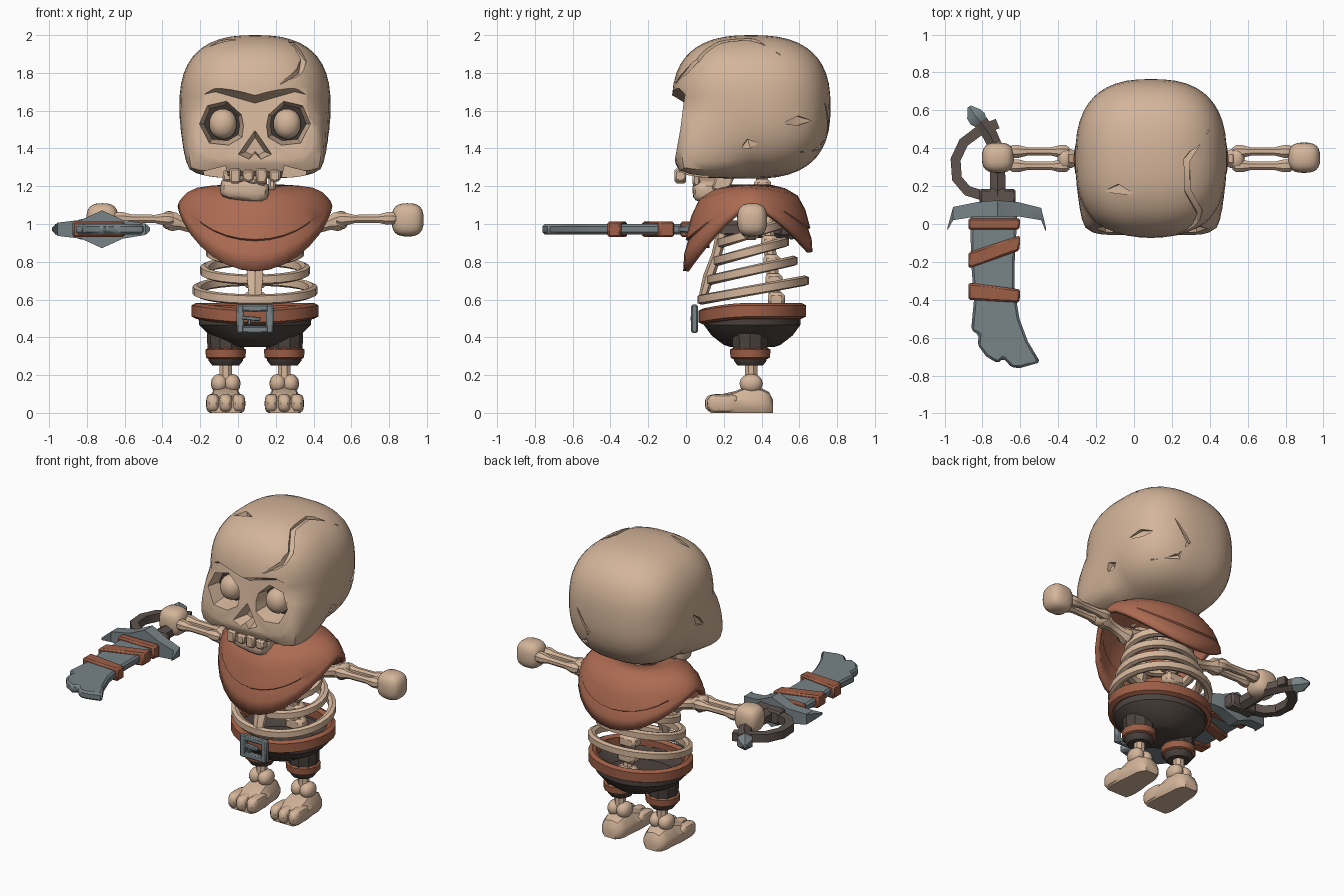
import bpy, bmesh, math
from mathutils import Vector, Matrix, Euler

if "Cube" in bpy.data.objects:
    bpy.data.objects.remove(bpy.data.objects["Cube"])

CX, CY = 0.09, 0.345          # body axis


def material(name, r, g, b):
    m = bpy.data.materials.new(name)
    lin = [((c / 255 + 0.055) / 1.055) ** 2.4 for c in (r, g, b)]
    m.diffuse_color = (*lin, 1)
    m.use_nodes = True
    m.node_tree.nodes["Principled BSDF"].inputs["Base Color"].default_value = m.diffuse_color
    return m


BONE = material("bone", 212, 181, 154)
CLOTH = material("rust_cloth", 173, 107, 82)
LEATHER = material("leather", 157, 94, 70)
PANTS = material("dark_cloth", 76, 67, 62)
GRIP = material("dark_wood", 94, 83, 77)
STEEL = material("steel", 120, 131, 135)
DARK = material("socket_dark", 62, 55, 50)


def finish(name, bm, mat, loc=(0, 0, 0), rot=(0, 0, 0)):
    bm.transform(Matrix.Translation(loc) @ Euler(rot).to_matrix().to_4x4())
    bmesh.ops.recalc_face_normals(bm, faces=bm.faces)
    if bm.calc_volume(signed=True) < 0:
        bmesh.ops.reverse_faces(bm, faces=bm.faces)
    me = bpy.data.meshes.new(name)
    bm.to_mesh(me)
    bm.free()
    ob = bpy.data.objects.new(name, me)
    me.materials.append(mat)
    bpy.context.collection.objects.link(ob)
    return ob


def loft(name, rings, mat, caps=True, closed=False):
    bm = bmesh.new()
    vs = [[bm.verts.new(p) for p in r] for r in rings]
    n = len(rings[0])
    for a, b in list(zip(vs, vs[1:])) + ([(vs[-1], vs[0])] if closed else []):
        for i in range(n):
            j = (i + 1) % n
            bm.faces.new((a[i], a[j], b[j], b[i]))
    if caps and not closed:
        bm.faces.new(vs[0][::-1])
        bm.faces.new(vs[-1])
    return finish(name, bm, mat)


def ring(x, y, z, rx, ry, n=16):
    return [(x + rx * math.cos(2 * math.pi * i / n), y + ry * math.sin(2 * math.pi * i / n), z) for i in range(n)]


def tube(name, path, radii, mat, n=8, flat=1.0):
    pts = [Vector(p) for p in path]
    rings = []
    for i, p in enumerate(pts):
        d = (pts[min(i + 1, len(pts) - 1)] - pts[max(i - 1, 0)]).normalized()
        u = d.cross(Vector((0, 1, 0) if abs(d.z) > 0.8 else (0, 0, 1))).normalized()
        v = u.cross(d)
        angles = [2 * math.pi * (k + 0.5) / n for k in range(n)]
        rings.append([p + radii[i] * (u * math.cos(a) + v * math.sin(a) * flat) for a in angles])
    return loft(name, rings, mat)


def bone(name, a, b, r):
    a, b = Vector(a), Vector(b)
    f = (0, 0.06, 0.16, 0.3, 0.7, 0.84, 0.94, 1)
    k = (0.9, 1.5, 1.5, 1, 1, 1.5, 1.5, 0.9)
    return tube(name, [a.lerp(b, t) for t in f], [r * s for s in k], BONE)


def blob(name, loc, half, mat, n=2.0, cuts=4, rot=(0, 0, 0)):
    """Rounded box; n sets the squareness, as a number or a function."""
    bm = bmesh.new()
    bmesh.ops.create_cube(bm, size=2)
    bmesh.ops.subdivide_edges(bm, edges=bm.edges[:], cuts=cuts, use_grid_fill=True)
    for v in bm.verts:
        e = n(v.co) if callable(n) else n
        s = sum(abs(c) ** e for c in v.co) ** (1 / e)
        v.co = [c / s * h for c, h in zip(v.co, half)]
    return finish(name, bm, mat, loc, rot)


def box(name, loc, size, mat, rot=(0, 0, 0), bevel=0.01):
    bm = bmesh.new()
    bmesh.ops.create_cube(bm, size=1)
    for v in bm.verts:
        v.co = [c * s for c, s in zip(v.co, size)]
    ob = finish(name, bm, mat, loc, rot)
    if bevel:
        ob.modifiers.new("bevel", 'BEVEL').width = bevel
    return ob


def volume(me):
    bm = bmesh.new()
    bm.from_mesh(me)
    v = bm.calc_volume(signed=True)
    bm.free()
    return v


def cut(target, cutter):
    """Subtract the cutter, keeping only a result of sensible volume."""
    before = volume(target.data)
    for solver in ('MANIFOLD', 'EXACT', 'FLOAT'):
        m = target.modifiers.new("cut", 'BOOLEAN')
        m.object, m.operation, m.solver = cutter, 'DIFFERENCE', solver
        dg = bpy.context.evaluated_depsgraph_get()
        me = bpy.data.meshes.new_from_object(target.evaluated_get(dg))
        target.modifiers.remove(m)
        if 0.85 < volume(me) / before < 0.999999:
            target.data = me
            break
    bpy.data.objects.remove(cutter)


def hoop(name, cy, z, rx, ry, high, thick, tilt, mat, sag=0, n=28):
    rings = []
    for i in range(n):
        t = 2 * math.pi * i / n
        c, s = math.cos(t), math.sin(t)
        zc = z + tilt * s - sag * max(0, -s) ** 2
        rings.append([(CX + (rx - o) * c, cy + (ry - o) * s, zc + h * high / 2)
                      for o, h in ((0, -0.7), (0, 0.7), (thick / 2, 1), (thick, 0.7), (thick, -0.7), (thick / 2, -1))])
    return loft(name, rings, mat, closed=True)


# Skull: rounded dome, squarer around the lower face
HC, HH = Vector((CX, CY, 1.62)), Vector((0.40, 0.42, 0.38))
skull = blob("skull", HC, HH, BONE, lambda c: 2.6 + 4 * max(0, -c.y) * max(0, -c.z), 11)

# Face plane set back below an angled brow
stations = ((-0.5, 0), (-0.38, 0.02), (-0.21, 0.06), (0, 0), (0.21, 0.06), (0.38, 0.02), (0.5, 0))
prof = ((-0.2, 1.70), (-0.07, 1.68), (-0.005, 1.64), (-0.03, 1.5), (-0.072, 1.27), (-0.2, 1.27))
cut(skull, loft("brow_cut", [[(CX + dx, y, z + (dz if z > 1.6 else 0)) for y, z in prof] for dx, dz in stations], BONE))

# Eye sockets with eyes
hexa = ((0.11, -0.01), (0.10, -0.07), (0.03, -0.11), (-0.07, -0.10), (-0.125, 0), (-0.085, 0.10), (0.02, 0.125), (0.10, 0.05))
for side, s in (("right", 1), ("left", -1)):
    ex, ez = CX + s * 0.17, 1.53
    cone = [[(ex - s * x * k, y, ez + z * k) for x, z in hexa] for y, k in ((-0.2, 1.25), (-0.03, 1), (0.07, 0.8))]
    cut(skull, loft("socket_cut", cone, BONE))
    loft(side + "_socket_back", [[(ex - s * x * 0.81, y, ez + z * 0.81) for x, z in hexa] for y in (0.06, 0.068)], DARK)
    blob(side + "_eye", (ex, 0.05, ez), (0.075, 0.07, 0.082), BONE)
    # hollow below the cheekbone
    cut(skull, box("cheek_cut", (CX + s * 0.20, 0, 1.235), (0.12, 0.24, 0.12), BONE, (0, s * 0.25, 0), 0))

# Nose hole
tri = ((0, 1.50), (-0.085, 1.37), (-0.03, 1.345), (0, 1.375), (0.03, 1.345), (0.085, 1.37))
cut(skull, loft("nose_cut", [[(CX + x * k, y, 1.4 + (z - 1.4) * k) for x, z in tri] for y, k in ((-0.2, 1.3), (-0.04, 1), (0.04, 0.6))], BONE))


# Cracks and chips following the dome
def on_skull(p):
    d = Vector([(a - c) / h for a, c, h in zip(p, HC, HH)])
    d /= sum(abs(c) ** 2.6 for c in d) ** (1 / 2.6)
    return [c + a * h for a, c, h in zip(d, HC, HH)]


for pts, r in (
    (((0.40, 0.5, 1.9), (0.28, 0.34, 1.98), (0.28, 0.18, 1.96), (0.36, 0.05, 1.88), (0.34, -0.02, 1.82), (0.22, -0.05, 1.74)), 0.022),
    (((0.30, 0.75, 1.64), (0.20, 0.76, 1.50), (0.26, 0.76, 1.38), (0.42, 0.65, 1.34)), 0.02),
    (((0.48, 0.52, 1.53), (0.48, 0.62, 1.54), (0.47, 0.73, 1.53)), 0.035),
    (((0.49, 0.29, 1.38), (0.49, 0.33, 1.41), (0.49, 0.38, 1.41)), 0.035),
    (((-0.3, 0.25, 1.50), (-0.3, 0.31, 1.54), (-0.3, 0.36, 1.60)), 0.035),
    (((-0.17, 0.16, 1.97), (-0.09, 0.18, 1.98), (-0.01, 0.16, 1.98)), 0.035),
):
    radii = [0.004] + [r] * (len(pts) - 2) + [0.004]
    cut(skull, tube("crack_cut", [on_skull(p) for p in pts], radii, BONE, 4))

# Teeth and tilted jaw
for i, dx in enumerate((-0.105, -0.035, 0.035, 0.105)):
    box(f"upper_tooth_{i}", (CX + dx, -0.03, 1.255), (0.058, 0.06, 0.08 - 0.02 * (i % 2)), BONE)
blob("jaw", (0.035, 0.13, 1.182), (0.13, 0.095, 0.06), BONE, 4, 4, (0, 0.12, 0))
for i, dx in enumerate((-0.09, -0.03, 0.04, 0.09)):
    box(f"lower_tooth_{i}", (0.035 + dx, 0.055, 1.245 - dx * 0.12), (0.05, 0.04, 0.06), BONE, (0, 0.12, 0))
for s in (-1, 1):
    box("jaw_branch", (0.06 + s * 0.12, 0.2, 1.23), (0.035, 0.09, 0.13), BONE, (-0.4, 0, 0))

# Neck scarf: draped rings with a fold at front and back
rings = []
for f, g, step in ((0.3, 0, 0), (0.57, 0.06, 0), (0.76, 0.16, 0), (0.88, 0.36, 0), (0.945, 0.61, -0.02), (0.95, 0.63, 0.02), (0.985, 0.8, 0), (1, 1, 0)):
    r = []
    for i in range(32):
        t = 2 * math.pi * i / 32
        c, s = math.cos(t), math.sin(t)
        k = f - step * max(0, abs(s) - 0.5) * 2
        hem = 1.09 - (0.34 if s < 0 else 0.24) * abs(s) ** 1.4
        r.append((CX + 0.395 * k * c, CY + (0.345 if s < 0 else 0.31) * k * s, 1.195 - (1.195 - hem) * g))
    rings.append(r)
scarf = loft("scarf", rings, CLOTH, caps=False)
m = scarf.modifiers.new("thickness", 'SOLIDIFY')
m.thickness, m.offset = 0.03, 0

# Spine, breastbone and ribs
for i in range(8):
    z = 0.5 + i * 0.1
    box(f"vertebra_{i}", (CX, 0.49 - 0.012 * i, z), (0.125, 0.09, 0.078), BONE, bevel=0.018)
tube("spine_core", [(CX, 0.49, 0.45), (CX, 0.40, 1.26)], [0.035, 0.035], BONE)
tube("breastbone", [(CX, 0.085, 0.60), (CX, 0.12, 0.72), (CX, 0.16, 0.83), (CX, 0.19, 0.95)], [0.035, 0.05, 0.045, 0.05], BONE, 6, 0.6)
for i, (y, z, rx, ry) in enumerate(((0.355, 0.65, 0.33, 0.295), (0.35, 0.755, 0.29, 0.24), (0.345, 0.855, 0.26, 0.2), (0.345, 0.95, 0.23, 0.18))):
    hoop(f"rib_{i}", y, z, rx, ry, 0.055, 0.045, 0.05, BONE)

# Arms and hands
tube("collar_bone", [(CX - 0.3, CY, 0.98), (CX, CY, 1.04), (CX + 0.3, CY, 0.98)], [0.04, 0.035, 0.04], BONE)
for side, s in (("right", 1), ("left", -1)):
    bone(side + "_upper_arm", (CX + s * 0.24, CY, 0.96), (CX + s * 0.46, CY, 1.02), 0.036)
    blob(side + "_elbow", (CX + s * 0.455, CY, 1.02), (0.04, 0.06, 0.05), BONE, 2.2, 3)
    for k, dy in enumerate((-0.038, 0.038)):
        bone(f"{side}_forearm_{k}", (CX + s * 0.43, CY + dy, 1.025), (CX + s * 0.75, CY + dy, 1.03), 0.024)
    blob(side + "_hand", (CX + s * 0.808, CY + 0.005, 1.022), (0.085, 0.08, 0.088), BONE, 2.8, 5)

# Belt, hollow breeches and buckle
hoop("belt", 0.35, 0.54, 0.335, 0.285, 0.085, 0.05, 0, LEATHER, sag=0.03)
loft("breeches", [ring(CX, 0.35, z, rx, ry, 20) for z, rx, ry in
     ((0.43, 0.23, 0.2), (0.50, 0.28, 0.235), (0.51, 0.30, 0.255), (0.465, 0.295, 0.255), (0.41, 0.24, 0.215), (0.36, 0.14, 0.15), (0.35, 0.10, 0.12))], PANTS)
for s in (-1, 1):
    box("buckle_side", (CX + s * 0.078, 0.045, 0.498), (0.04, 0.035, 0.15), STEEL, bevel=0.007)
    box("buckle_bar", (CX, 0.045, 0.498 + s * 0.057), (0.185, 0.033, 0.036), STEEL, bevel=0.007)
box("buckle_prong", (CX - 0.02, 0.04, 0.5), (0.10, 0.03, 0.022), STEEL, (0, 0.08, 0), 0.005)
box("buckle_catch", (CX - 0.03, 0.043, 0.485), (0.02, 0.03, 0.04), STEEL, bevel=0.005)

# Legs and feet
for side, s in (("right", 1), ("left", -1)):
    x = CX + s * 0.155
    loft(side + "_trouser_leg", [ring(x, 0.34, z, r, r, 10) for z, r in ((0.42, 0.1), (0.3, 0.095), (0.275, 0.09), (0.25, 0.07))], PANTS)
    loft(side + "_cuff", [ring(x, 0.34, z, r, r, 12) for z, r in ((0.285, 0.09), (0.293, 0.105), (0.335, 0.107), (0.345, 0.09))], LEATHER)
    tube(side + "_shin", [(x, 0.345, 0.1), (x, 0.345, 0.18), (x, 0.345, 0.27)], [0.05, 0.035, 0.035], BONE)
    for dx in (-0.033, 0.033):
        blob(side + "_ankle", (x + dx, 0.345, 0.155), (0.046, 0.062, 0.052), BONE, 2, 3)
    foot = []
    for y, w, h in ((0.13, 0.085, 0.07), (0.17, 0.1, 0.095), (0.26, 0.1, 0.115), (0.32, 0.09, 0.14), (0.40, 0.085, 0.13), (0.44, 0.07, 0.11), (0.46, 0.045, 0.07)):
        foot.append([(x + w * a, y, h * b) for a, b in
                     ((-0.85, 0), (-1, 0.2), (-1, 0.55), (-0.65, 0.92), (0, 1), (0.65, 0.92), (1, 0.55), (1, 0.2), (0.85, 0))])
    loft(side + "_foot", foot, BONE)
    for k in (-1, 0, 1):
        blob(f"{side}_toe_{k + 1}", (x + k * 0.068, 0.185 + 0.012 * abs(k), 0.05), (0.036, 0.085, 0.05), BONE, 3.2, 3)

# Sword: chipped blade, wraps, guard, grip, knuckle bow and pommel
SX, SZ = -0.72, 0.972
blade = ((-0.865, 0.06), (-0.86, -0.2), (-0.845, -0.4), (-0.86, -0.56), (-0.82, -0.585), (-0.825, -0.64), (-0.78, -0.70),
         (-0.72, -0.735), (-0.69, -0.71), (-0.645, -0.758), (-0.60, -0.76), (-0.495, -0.73), (-0.56, -0.62), (-0.605, -0.5),
         (-0.63, -0.35), (-0.63, -0.2), (-0.615, 0.06))
b = loft("blade", [[(x, y, SZ + h) for x, y in blade] for h in (-0.027, 0.027)], STEEL)
b.modifiers.new("bevel", 'BEVEL').width = 0.012
for i, (yl0, yl1, yr0, yr1) in enumerate(((0.03, -0.03, 0.03, -0.03), (-0.15, -0.235, -0.06, -0.14), (-0.31, -0.4, -0.345, -0.415))):
    quad = ((-0.875, yl0), (-0.6, yr0), (-0.605, yr1), (-0.875, yl1))
    w = loft(f"blade_wrap_{i}", [[(x, y, SZ + h) for x, y in quad] for h in (-0.042, 0.042)], LEATHER)
    w.modifiers.new("bevel", 'BEVEL').width = 0.01
loft("sword_guard", [[(x, f, SZ - h), (x, f, SZ + h), (x, k, SZ + h), (x, k, SZ - h)] for x, f, k, h in
     ((-0.985, -0.035, -0.02, 0.008), (-0.955, 0.02, 0.09, 0.035), (-0.83, 0.04, 0.115, 0.05), (SX, 0.04, 0.125, 0.1),
      (-0.61, 0.04, 0.115, 0.05), (-0.49, 0.02, 0.085, 0.03), (-0.465, -0.04, -0.02, 0.008))], STEEL)
box("grip_collar", (SX, 0.145, SZ), (0.19, 0.08, 0.09), GRIP)
tube("grip", [(SX, 0.15, SZ), (SX, 0.38, SZ), (-0.76, 0.47, SZ), (-0.81, 0.54, SZ)], [0.048, 0.045, 0.045, 0.045], GRIP, 6)
bow = ((-0.72, 0.53), (-0.82, 0.49), (-0.90, 0.43), (-0.942, 0.34), (-0.935, 0.24), (-0.88, 0.175), (-0.78, 0.145))
tube("knuckle_bow", [(x, y, SZ) for x, y in bow], [0.038] * 7, GRIP, 4)
tube("pommel", [(-0.80, 0.525, SZ), (-0.825, 0.555, SZ), (-0.845, 0.58, SZ), (-0.87, 0.62, SZ)], [0.035, 0.055, 0.05, 0.012], STEEL, 6)

# Smooth shading with hard edges kept
for ob in bpy.context.scene.objects:
    ob.select_set(True)
    bpy.context.view_layer.objects.active = ob
bpy.ops.object.shade_smooth_by_angle(angle=math.radians(35))
